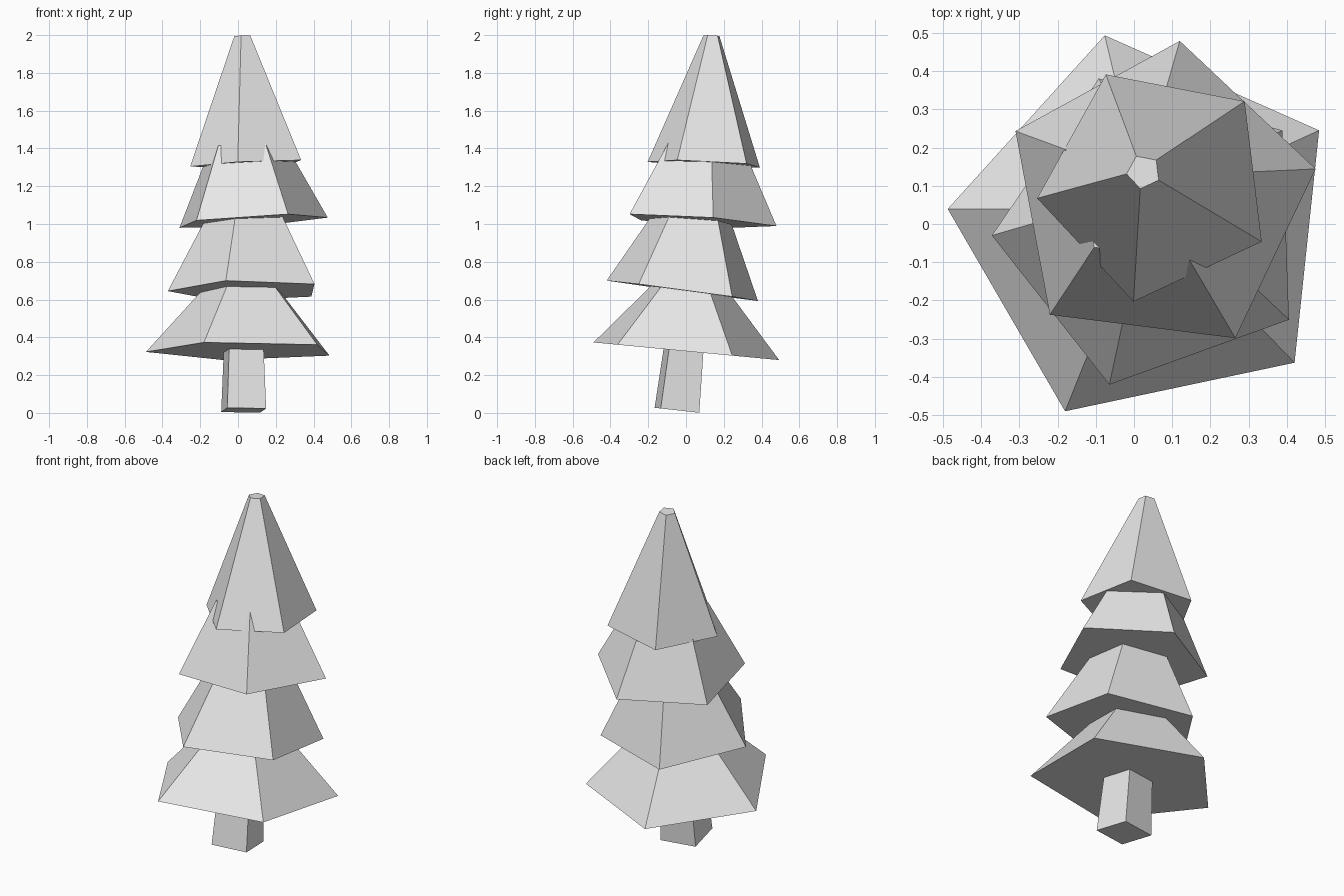
import bpy
from math import cos, sin, radians, tau
from mathutils import Vector

cube = bpy.data.objects.get("Cube")
if cube:
    bpy.data.objects.remove(cube, do_unlink=True)

GREY = (0.8, 0.8, 0.8, 1.0)
grey = bpy.data.materials.new("plain grey")
grey.use_nodes = True
grey.diffuse_color = GREY
grey.node_tree.nodes["Principled BSDF"].inputs["Base Color"].default_value = GREY


def tapered_block(name, sides, centre, radius, top_scale, height, turn, slope):
    """Closed tapered prism, leaning so that its base follows the slope (dz/dx, dz/dy)."""
    verts = []
    for z, r in ((0, radius), (height, radius * top_scale)):
        for i in range(sides):
            a = radians(turn) + tau * i / sides
            verts.append((r * cos(a), r * sin(a), z))
    faces = [tuple(reversed(range(sides))), tuple(range(sides, 2 * sides))]
    for i in range(sides):
        j = (i + 1) % sides
        faces.append((i, j, j + sides, i + sides))
    mesh = bpy.data.meshes.new(name)
    mesh.from_pydata(verts, [], faces)
    mesh.materials.append(grey)
    obj = bpy.data.objects.new(name, mesh)
    bpy.context.collection.objects.link(obj)
    up = Vector((-slope[0], -slope[1], 1))
    obj.rotation_mode = 'QUATERNION'
    obj.rotation_quaternion = Vector((0, 0, 1)).rotation_difference(up)
    obj.location = centre
    return obj


# Square trunk
tapered_block("trunk", 4, (0.03, -0.048, 0.014), 0.147, 0.86, 0.4, -36, (0, -0.11))

# Four leaning five-sided foliage tiers, bottom to top
tapered_block("lowest_tier", 5, (0.032, -0.015, 0.328), 0.522, 0.33, 0.38, 30, (0, -0.095))
tapered_block("lower_middle_tier", 5, (0.053, -0.015, 0.647), 0.425, 0.5, 0.4, 38, (0.01, -0.134))
tapered_block("upper_middle_tier", 5, (0.066, 0.066, 1.015), 0.417, 0.51, 0.4, 10.7, (0.06, -0.07))
tapered_block("top_tier", 5, (0.059, 0.106, 1.318), 0.315, 0.143, 0.68, 43, (0.05, -0.045))
